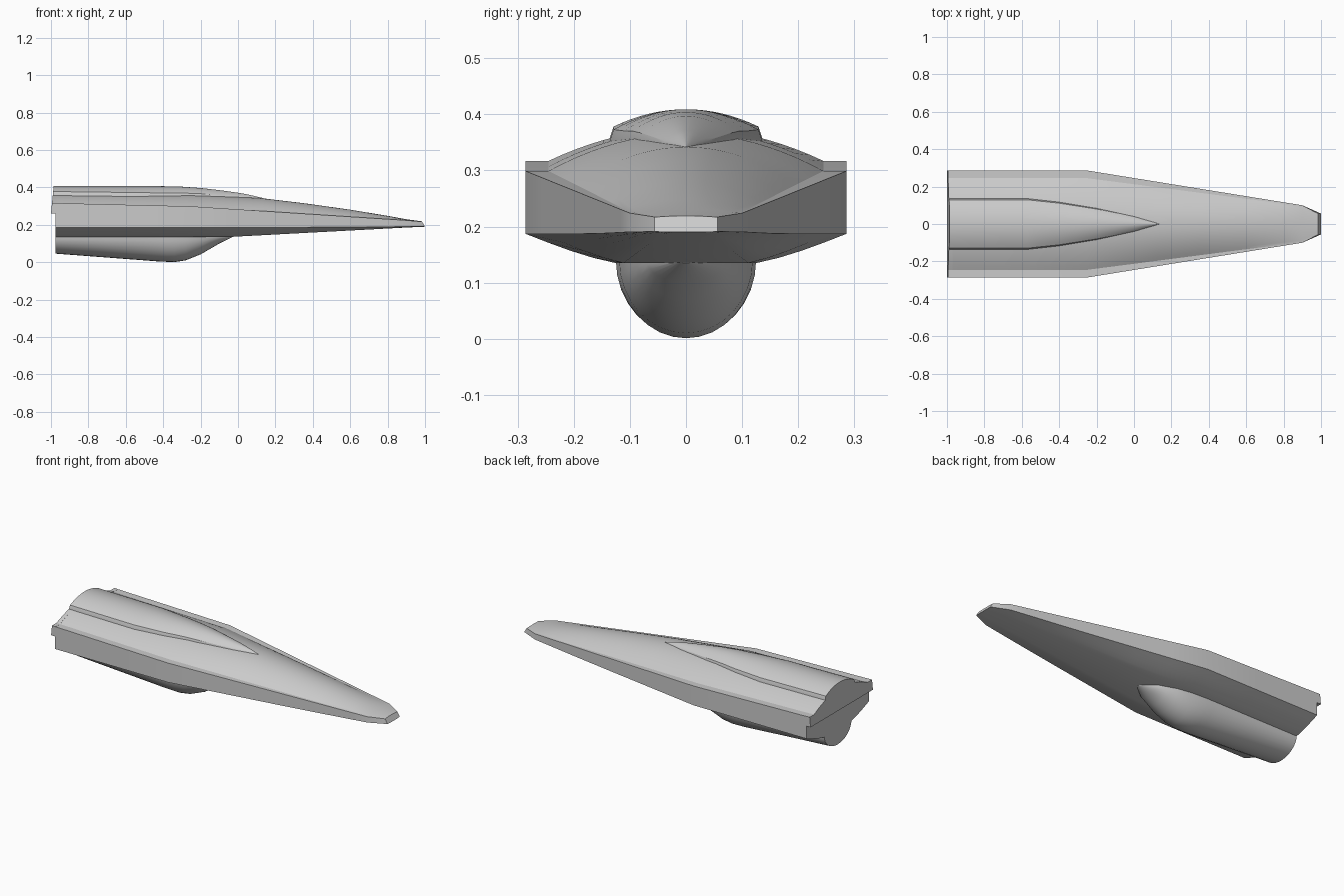
import bpy, bmesh, math

cube = bpy.data.objects.get("Cube")
if cube:
    bpy.data.objects.remove(cube)

grey = bpy.data.materials.new("hull_grey")
grey.use_nodes = True
colour = (0.6, 0.6, 0.6, 1)
grey.diffuse_color = colour
grey.node_tree.nodes["Principled BSDF"].inputs["Base Color"].default_value = colour


def curve(*points):
    """Piecewise linear function of x through the given points."""
    def value(x):
        for (xa, a), (xb, b) in zip(points, points[1:]):
            if x <= xb:
                return a + (b - a) * max(0, (x - xa) / (xb - xa))
        return points[-1][1]
    return value


def loft(name, sections, angle=22):
    """Skin closed rings of points and cap both ends."""
    bm = bmesh.new()
    rings = [[bm.verts.new(p) for p in s] for s in sections]
    n = len(rings[0])
    for a, b in zip(rings, rings[1:]):
        for i in range(n):
            j = (i + 1) % n
            bm.faces.new((a[i], a[j], b[j], b[i]))
    bm.faces.new(rings[0])
    bm.faces.new(rings[-1])
    bmesh.ops.remove_doubles(bm, verts=bm.verts, dist=0.0002)
    bmesh.ops.recalc_face_normals(bm, faces=bm.faces)
    mesh = bpy.data.meshes.new(name)
    bm.to_mesh(mesh)
    bm.free()
    mesh.materials.append(grey)
    obj = bpy.data.objects.new(name, mesh)
    bpy.context.collection.objects.link(obj)
    bpy.ops.object.select_all(action="DESELECT")
    obj.select_set(True)
    bpy.context.view_layer.objects.active = obj
    bpy.ops.object.shade_smooth_by_angle(angle=math.radians(angle))
    return obj


def mirrored(half):
    """Complete a half outline running from one side of y = 0 to the other."""
    return half + [(-y, z) for y, z in reversed(half) if y > 0]


def rear_slope(z):
    return -1 + 0.1 * (z - STEP)


STEP = 0.26
width = curve((-0.25, 0.286), (0.9, 0.1), (0.98, 0.056))
ledge = curve((-0.25, 0.041), (0.9, 0.004))
shoulder = curve((-1, 0.317), (-0.25, 0.299), (0.9, 0.224), (0.98, 0.217))
crown = curve((-1, 0.375), (-0.57, 0.372), (-0.25, 0.366), (0.13, 0.342), (0.35, 0.316),
              (0.6, 0.281), (0.8, 0.248), (0.9, 0.23), (0.98, 0.219))
chine = curve((0.5, 0.187), (0.98, 0.191))
keel = curve((-0.05, 0.135), (0.98, 0.19))


def deck(x, y):
    t = min(1, abs(y) / (width(x) - ledge(x)))
    return shoulder(x) + (crown(x) - shoulder(x)) * (1 - t * t)


def upper_outline(x):
    w = width(x)
    inner = w - ledge(x)
    arc = [(inner * i / 10, deck(x, inner * i / 10)) for i in range(10, -1, -1)]
    return [(w, shoulder(x))] + arc


def hull_outline(x):
    w, rise = width(x), chine(x) - keel(x)
    under = [(w * u, keel(x) + rise * f) for u, f in
             ((0.44, 0), (0.58, 0.18), (0.72, 0.42), (0.86, 0.7), (1, 1))]
    return mirrored([(0, keel(x))] + under + upper_outline(x))


# Main hull, ending in a sloped nose face
stations = (-0.975, -0.57, -0.25, -0.05, 0.13, 0.35, 0.6, 0.8, 0.9)
rings = [[(x, y, z) for y, z in hull_outline(x)] for x in stations]
rings.append([(1 - 0.6 * (z - 0.19), y, z) for y, z in hull_outline(0.98)])
loft("hull", rings)

# Upper rear lip overhanging the stern
lip = mirrored([(0, STEP), (width(-1), STEP)] + upper_outline(-1))
loft("rear_lip", [[(rear_slope(z), y, z) for y, z in lip],
                  [(-0.97, y, z) for y, z in lip]])

# Raised spine tapering to a point on the deck
spine_width = curve((-0.57, 0.136), (-0.4, 0.117), (-0.2, 0.084), (0, 0.04), (0.135, 0.001))
spine_top = curve((-0.5, 0.409), (-0.3, 0.404), (-0.2, 0.397), (-0.05, 0.38),
                  (0.05, 0.363), (0.135, 0.343))
spine_step = curve((-0.57, 0.021), (-0.2, 0.012), (0.135, 0))


def spine_outline(x):
    w = spine_width(x)
    base = deck(x, w)
    edge = base + spine_step(x)
    dome = [(0.95 * w * i / 8, edge + (spine_top(x) - edge) * (1 - (i / 8) ** 2))
            for i in range(8, -1, -1)]
    return mirrored([(0, base - 0.03), (w, base - 0.03), (w, base)] + dome)


rings = [[(rear_slope(z), y, z) for y, z in spine_outline(-1)]]
for x in (-0.57, -0.5, -0.4, -0.3, -0.2, -0.1, 0, 0.05, 0.135):
    rings.append([(x, y, z) for y, z in spine_outline(x)])
loft("spine", rings, 25)

# Rounded belly pod
pod_bottom = curve((-0.975, 0.046), (-0.42, 0.004), (-0.34, 0.001), (-0.28, 0.01),
                   (-0.2, 0.042), (-0.1, 0.1), (-0.03, 0.135))
pod_width = curve((-0.38, 0.125), (-0.28, 0.119), (-0.2, 0.105), (-0.1, 0.07), (-0.03, 0.015))
rings = []
for x in (-0.975, -0.7, -0.42, -0.38, -0.34, -0.28, -0.24, -0.2, -0.15, -0.1, -0.03):
    arc = [math.pi * i / 16 for i in range(17)]
    rings.append([(x, pod_width(x) * math.cos(a),
                   0.14 - (0.14 - pod_bottom(x)) * math.sin(a)) for a in arc])
loft("belly_pod", rings, 40)
